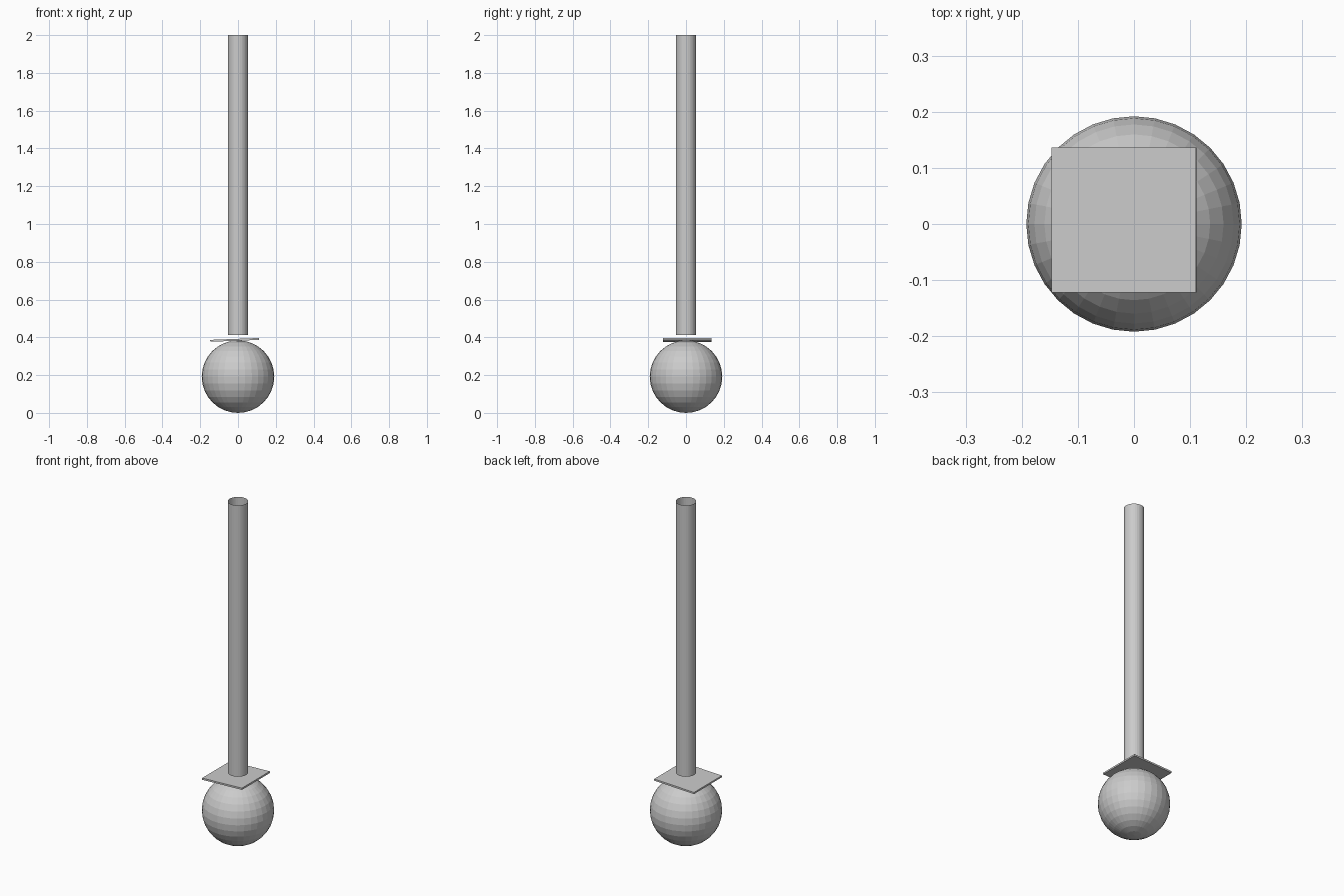
import bpy, math

if "Cube" in bpy.data.objects:
    bpy.data.objects.remove(bpy.data.objects["Cube"])

grey = bpy.data.materials.new("plain grey")
grey.diffuse_color = (0.6, 0.6, 0.6, 1)
grey.use_nodes = True
grey.node_tree.nodes["Principled BSDF"].inputs["Base Color"].default_value = grey.diffuse_color


def finish(name):
    ob = bpy.context.object
    ob.name = name
    ob.data.materials.append(grey)
    return ob


# faceted ball at the bottom
R = 0.192
bpy.ops.mesh.primitive_uv_sphere_add(segments=32, ring_count=16, radius=R, location=(0, 0, R))
finish("ball")

# thin square plate, slightly tilted, resting on the ball
bpy.ops.mesh.primitive_cube_add(size=1, location=(-0.018, 0.007, 0.3865),
                                rotation=(0, math.radians(-2.2), 0))
plate = finish("plate")
plate.scale = (0.258, 0.258, 0.010)

# open thin-walled tube standing above the plate
LOW, HIGH = 0.412, 2.0
bpy.ops.mesh.primitive_cylinder_add(vertices=32, radius=0.054, depth=HIGH - LOW,
                                    end_fill_type='NOTHING', location=(0, 0, (LOW + HIGH) / 2))
finish("tube")
